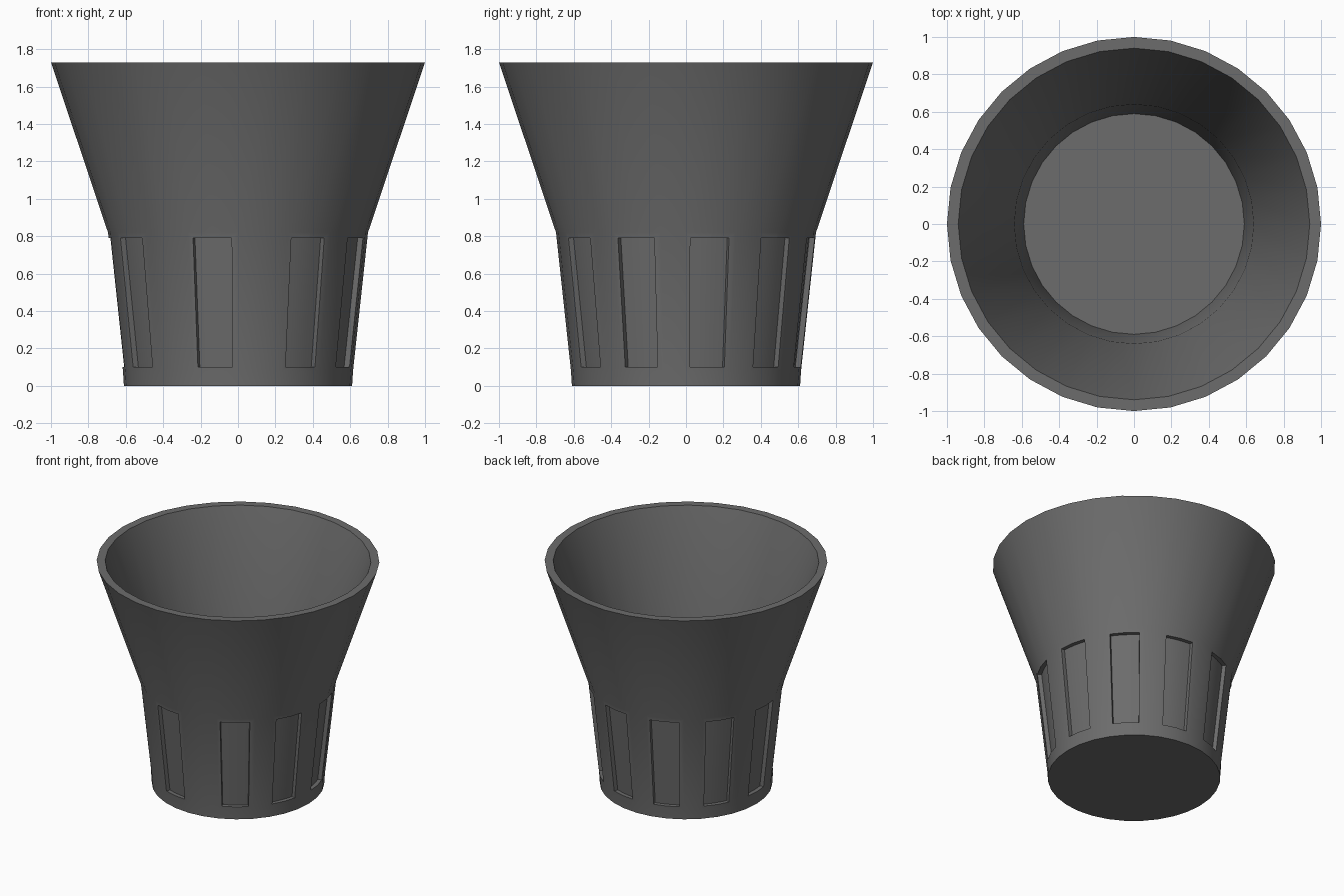
import bpy, bmesh, math

if "Cube" in bpy.data.objects:
    bpy.data.objects.remove(bpy.data.objects["Cube"])

SEG = 32

grey = bpy.data.materials.new("dark_grey")
grey.diffuse_color = (0.15, 0.15, 0.15, 1)
grey.use_nodes = True
grey.node_tree.nodes["Principled BSDF"].inputs["Base Color"].default_value = grey.diffuse_color


def make_object(name, bm):
    bmesh.ops.recalc_face_normals(bm, faces=bm.faces[:])
    mesh = bpy.data.meshes.new(name)
    bm.to_mesh(mesh)
    bm.free()
    mesh.materials.append(grey)
    obj = bpy.data.objects.new(name, mesh)
    bpy.context.collection.objects.link(obj)
    return obj


def revolve(bm, profile):
    """Turn (radius, z) points around z and cap both ends."""
    rings = []
    for r, z in profile:
        rings.append([bm.verts.new((r * math.cos(2 * math.pi * i / SEG),
                                    r * math.sin(2 * math.pi * i / SEG), z))
                      for i in range(SEG)])
    for a, b in zip(rings, rings[1:]):
        for i in range(SEG):
            j = (i + 1) % SEG
            bm.faces.new((a[i], a[j], b[j], b[i]))
    bm.faces.new(rings[0])
    bm.faces.new(rings[-1])


def slot_block(bm, centre, half=8.8, steps=4):
    """Curved wedge whose inner side follows the sloping wall."""
    rows = []
    for k in range(steps + 1):
        a = math.radians(centre - half + 2 * half * k / steps)
        rows.append([bm.verts.new((r * math.cos(a), r * math.sin(a), z))
                     for r, z in ((0.585, 0.1), (0.8, 0.1), (0.8, 0.79), (0.66, 0.79))])
    for a, b in zip(rows, rows[1:]):
        for i in range(4):
            j = (i + 1) % 4
            bm.faces.new((a[i], a[j], b[j], b[i]))
    bm.faces.new(rows[0])
    bm.faces.new(rows[-1])


# cup: outer wall, flat rim, inner wall and raised inner floor
bm = bmesh.new()
revolve(bm, [(0.61, 0), (0.615, 0.08), (0.695, 0.82), (1.0, 1.73),
             (0.94, 1.73), (0.64, 0.83), (0.59, 0.28)])
cup = make_object("cup", bm)

# recessed slots: nine over three quarters of a turn, one in the remaining gap
bm = bmesh.new()
for angle in [-56.8 + 33.75 * k for k in range(9)] + [258.4]:
    slot_block(bm, angle)
cutter = make_object("slot_cutter", bm)
cutter.hide_render = True

cut = cup.modifiers.new("slots", 'BOOLEAN')
cut.operation = 'DIFFERENCE'
cut.solver = 'EXACT'
cut.object = cutter
bpy.context.view_layer.objects.active = cup
cup.select_set(True)
cutter.select_set(False)
bpy.ops.object.modifier_apply(modifier=cut.name)
bpy.data.objects.remove(cutter)
bpy.ops.object.shade_smooth_by_angle(angle=math.radians(30))
